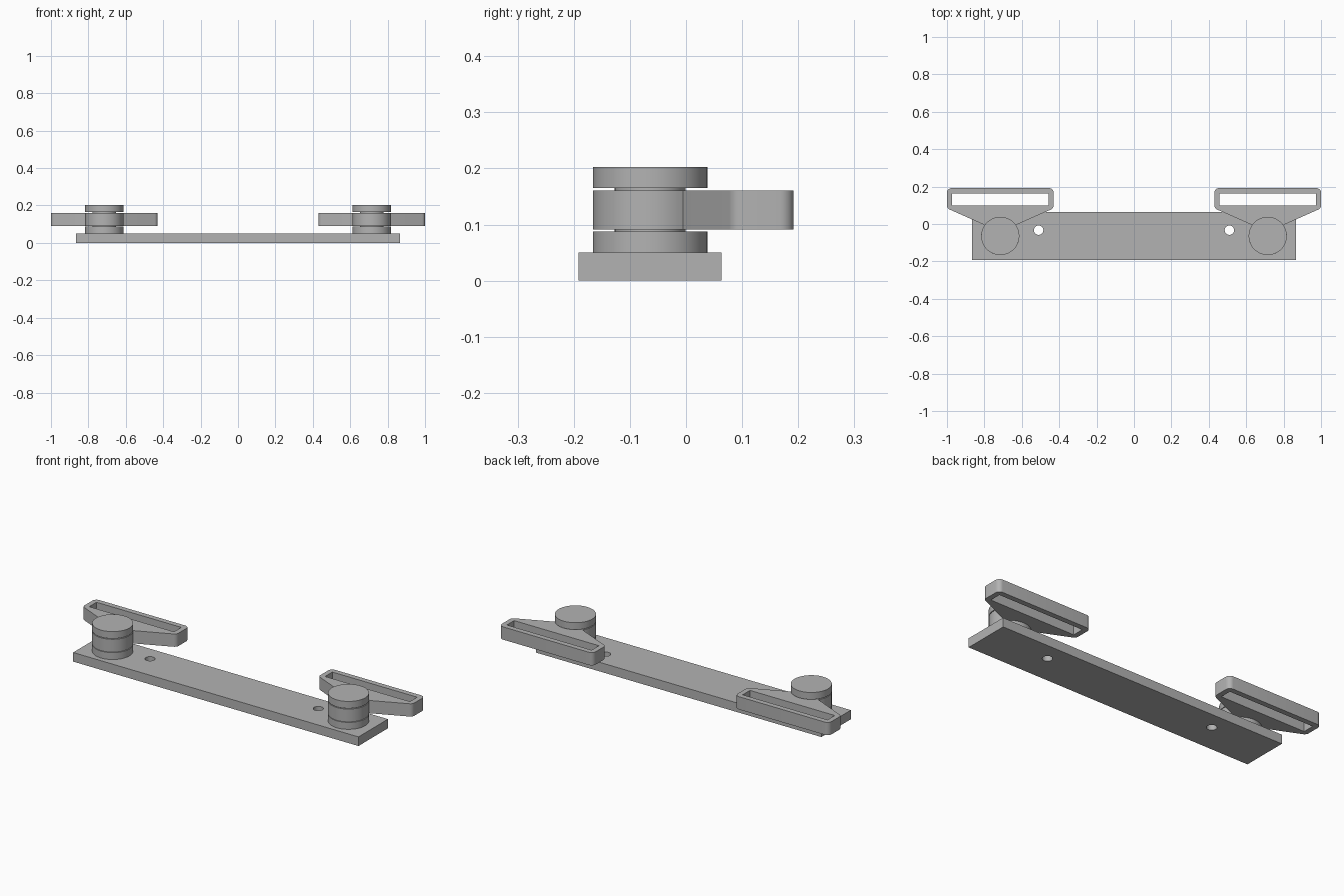
import bpy, bmesh, math
from math import cos, sin, radians

cube = bpy.data.objects.get("Cube")
if cube:
    bpy.data.objects.remove(cube)

grey = bpy.data.materials.new("plain grey")
grey.use_nodes = True
colour = (0.45, 0.45, 0.45, 1)
grey.diffuse_color = colour
grey.node_tree.nodes["Principled BSDF"].inputs["Base Color"].default_value = colour


def arc(cx, cy, r, start, end, steps):
    """Points along an arc, angles in degrees."""
    angles = [radians(start + (end - start) * i / steps) for i in range(steps + 1)]
    return [(cx + r * cos(a), cy + r * sin(a)) for a in angles]


def circle(cx, cy, r, steps=48):
    return arc(cx, cy, r, 0, 360, steps)[:-1]


def box(x0, x1, y0, y1):
    return [(x0, y0), (x1, y0), (x1, y1), (x0, y1)]


def finish(name, mesh):
    """Weld, shade and colour a mesh, and link it as a named part."""
    bm = bmesh.new()
    bm.from_mesh(mesh)
    bmesh.ops.remove_doubles(bm, verts=bm.verts, dist=1e-5)
    bmesh.ops.recalc_face_normals(bm, faces=bm.faces)
    bm.to_mesh(mesh)
    bm.free()
    mesh.materials.clear()
    mesh.materials.append(grey)
    obj = bpy.data.objects.new(name, mesh)
    bpy.context.collection.objects.link(obj)
    bpy.ops.object.select_all(action="DESELECT")
    obj.select_set(True)
    bpy.context.view_layer.objects.active = obj
    bpy.ops.object.shade_smooth_by_angle(angle=radians(30))
    return obj


def slab(name, outlines, z0, z1):
    """Extrude an outline, with any further outlines cut through as holes."""
    curve = bpy.data.curves.new(name + " outline", "CURVE")
    curve.dimensions = "2D"
    curve.fill_mode = "BOTH"
    curve.extrude = (z1 - z0) / 2
    for points in outlines:
        spline = curve.splines.new("POLY")
        spline.points.add(len(points) - 1)
        for p, (x, y) in zip(spline.points, points):
            p.co = (x, y, 0, 1)
        spline.use_cyclic_u = True
    temp = bpy.data.objects.new(name + " outline", curve)
    bpy.context.collection.objects.link(temp)
    bpy.context.view_layer.update()
    graph = bpy.context.evaluated_depsgraph_get()
    mesh = bpy.data.meshes.new_from_object(temp.evaluated_get(graph))
    bpy.data.objects.remove(temp)
    for v in mesh.vertices:
        v.co.z += (z0 + z1) / 2
    return finish(name, mesh)


def lathe(name, profile, x, y, steps=48):
    """Spin a radius/height profile about a vertical axis."""
    bm = bmesh.new()
    verts = [bm.verts.new((x + r, y, z)) for r, z in profile]
    edges = [bm.edges.new(pair) for pair in zip(verts, verts[1:])]
    bmesh.ops.spin(bm, geom=verts + edges, cent=(x, y, 0), axis=(0, 0, 1),
                   angle=math.tau, steps=steps, use_merge=True)
    mesh = bpy.data.meshes.new(name)
    bm.to_mesh(mesh)
    bm.free()
    return finish(name, mesh)


POST_X, POST_Y = 0.715, -0.064
DISC_R, PIN_R = 0.102, 0.063

# Base plate with two screw holes
slab("base_plate", [box(-0.865, 0.865, -0.192, 0.063),
                    circle(-0.51, -0.033, 0.025), circle(0.51, -0.033, 0.025)], 0, 0.05)

# Spool: lower flange, pin and upper flange
spool = [(0, 0.05), (DISC_R, 0.05), (DISC_R, 0.088), (PIN_R, 0.088),
         (PIN_R, 0.165), (DISC_R, 0.165), (DISC_R, 0.203), (0, 0.203)]

for side, sx in (("left", 1), ("right", -1)):
    cx = sx * POST_X
    lathe(side + "_spool", spool, cx, POST_Y)

    # Swivel arm: round hub flaring into a slotted strap loop
    hub = arc(cx, POST_Y, DISC_R, 145, 395, 40)
    lower_right = arc(cx + 0.26, 0.1, 0.025, -67, 0, 8)
    upper_right = arc(cx + 0.26, 0.167, 0.025, 0, 90, 8)
    upper_left = arc(cx - 0.26, 0.167, 0.025, 90, 180, 8)
    lower_left = arc(cx - 0.26, 0.1, 0.025, 180, 247, 8)
    outline = hub + lower_right + upper_right + upper_left + lower_left
    slot = box(cx - 0.257, cx + 0.257, 0.1, 0.163)
    pin_hole = circle(cx, POST_Y, PIN_R + 0.002)
    slab(side + "_swivel_arm", [outline, slot, pin_hole], 0.091, 0.161)
